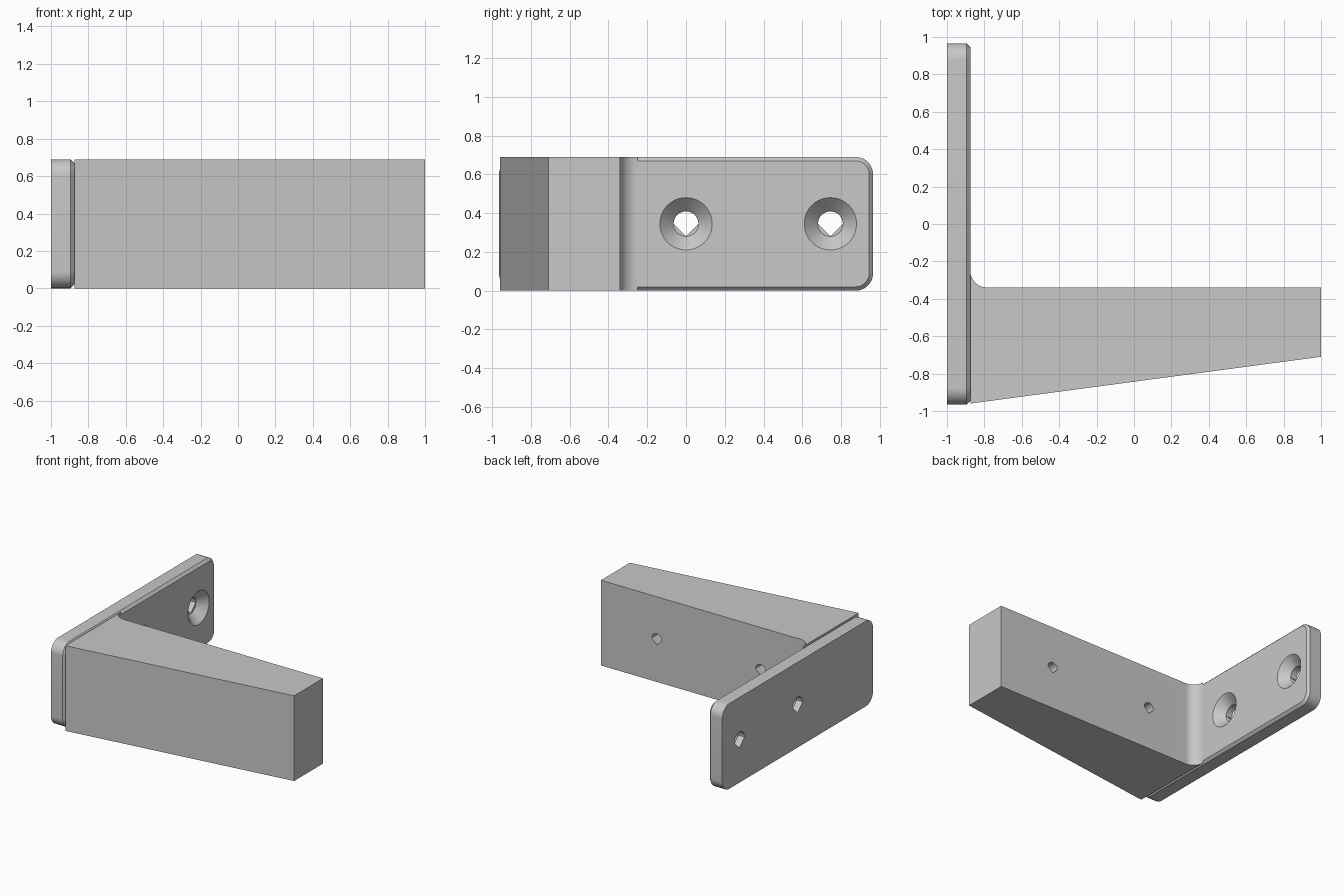
import bpy, bmesh, math
from mathutils import Vector

cube = bpy.data.objects.get("Cube")
if cube:
    bpy.data.objects.remove(cube, do_unlink=True)

grey = bpy.data.materials.new("plain_grey")
grey.use_nodes = True
grey.diffuse_color = (0.58, 0.58, 0.58, 1)
grey.node_tree.nodes["Principled BSDF"].inputs["Base Color"].default_value = grey.diffuse_color

HEIGHT, MID = 0.69, 0.345
BACK, FACE, END = -1.0, -0.875, 1.0
LENGTH = 0.965


def loft(name, rings):
    """Closed solid through a series of matching rings of points."""
    bm = bmesh.new()
    loops = [[bm.verts.new(p) for p in ring] for ring in rings]
    n = len(loops[0])
    for a, b in zip(loops, loops[1:]):
        for i in range(n):
            j = (i + 1) % n
            bm.faces.new((a[i], a[j], b[j], b[i]))
    bm.faces.new(loops[0][::-1])
    bm.faces.new(loops[-1])
    bmesh.ops.recalc_face_normals(bm, faces=bm.faces)
    mesh = bpy.data.meshes.new(name)
    bm.to_mesh(mesh)
    bm.free()
    mesh.materials.append(grey)
    obj = bpy.data.objects.new(name, mesh)
    bpy.context.collection.objects.link(obj)
    return obj


def arc(cu, cv, r, start, stop, steps):
    angles = [math.radians(start + (stop - start) * i / steps) for i in range(steps + 1)]
    return [(cu + r * math.cos(a), cv + r * math.sin(a)) for a in angles]


def plate_ring(x, inset):
    r = 0.09
    u, v = LENGTH - r, MID - r
    pts = []
    for k, (su, sv) in enumerate([(1, 1), (-1, 1), (-1, -1), (1, -1)]):
        pts += arc(su * u, MID + sv * v, r - inset, k * 90, k * 90 + 90, 12)
    return [(x, y, z) for y, z in pts]


def finish(obj, cutters):
    """Cut the holes, drop the cutters and shade."""
    bpy.ops.object.select_all(action='DESELECT')
    bpy.context.view_layer.objects.active = obj
    obj.select_set(True)
    for c in cutters:
        c.hide_render = True
        mod = obj.modifiers.new("hole", 'BOOLEAN')
        mod.operation, mod.solver, mod.object = 'DIFFERENCE', 'EXACT', c
        bpy.ops.object.modifier_apply(modifier=mod.name)
        bpy.data.objects.remove(c, do_unlink=True)
    bpy.ops.object.shade_smooth_by_angle(angle=math.radians(30))


def hole_profile(r):
    """Round on top, with a V-shaped bottom."""
    return arc(0, 0, r, 0, 180, 20) + [(0, -r)]


# Mounting plate with rounded corners and a chamfered inner edge
plate = loft("mounting_plate", [plate_ring(BACK, 0), plate_ring(FACE - 0.02, 0),
                                plate_ring(FACE, 0.02)])
cutters = []
for y in (0.0, 0.745):
    # Countersink cone, then the screw hole through the back
    cone = [(FACE + 0.02, 0.155), (FACE - 0.07, 0.065)]
    cutters.append(loft("countersink_cutter", [
        [(x, y + u, MID + v) for u, v in arc(0, 0, r, 0, 360, 48)[:-1]] for x, r in cone]))
    cutters.append(loft("screw_hole_cutter", [
        [(x, y + u, MID + v) for u, v in hole_profile(0.064)] for x in (BACK - 0.05, FACE - 0.05)]))
finish(plate, cutters)

# Tapered arm with a fillet where it meets the plate
inner, fillet = -0.34, 0.09
outline = [(FACE, -0.96), (END, -0.71), (END, inner)]
outline += arc(FACE + fillet, inner + fillet, fillet, 270, 180, 14)
arm = loft("tapered_arm", [[(x, y, z) for x, y in outline] for z in (0, HEIGHT)])
cutters = []
for x in (-0.43, 0.5):
    cutters.append(loft("pilot_hole_cutter", [
        [(x + u, y, MID + v) for u, v in hole_profile(0.045)] for y in (inner - 0.25, inner + 0.05)]))
finish(arm, cutters)
